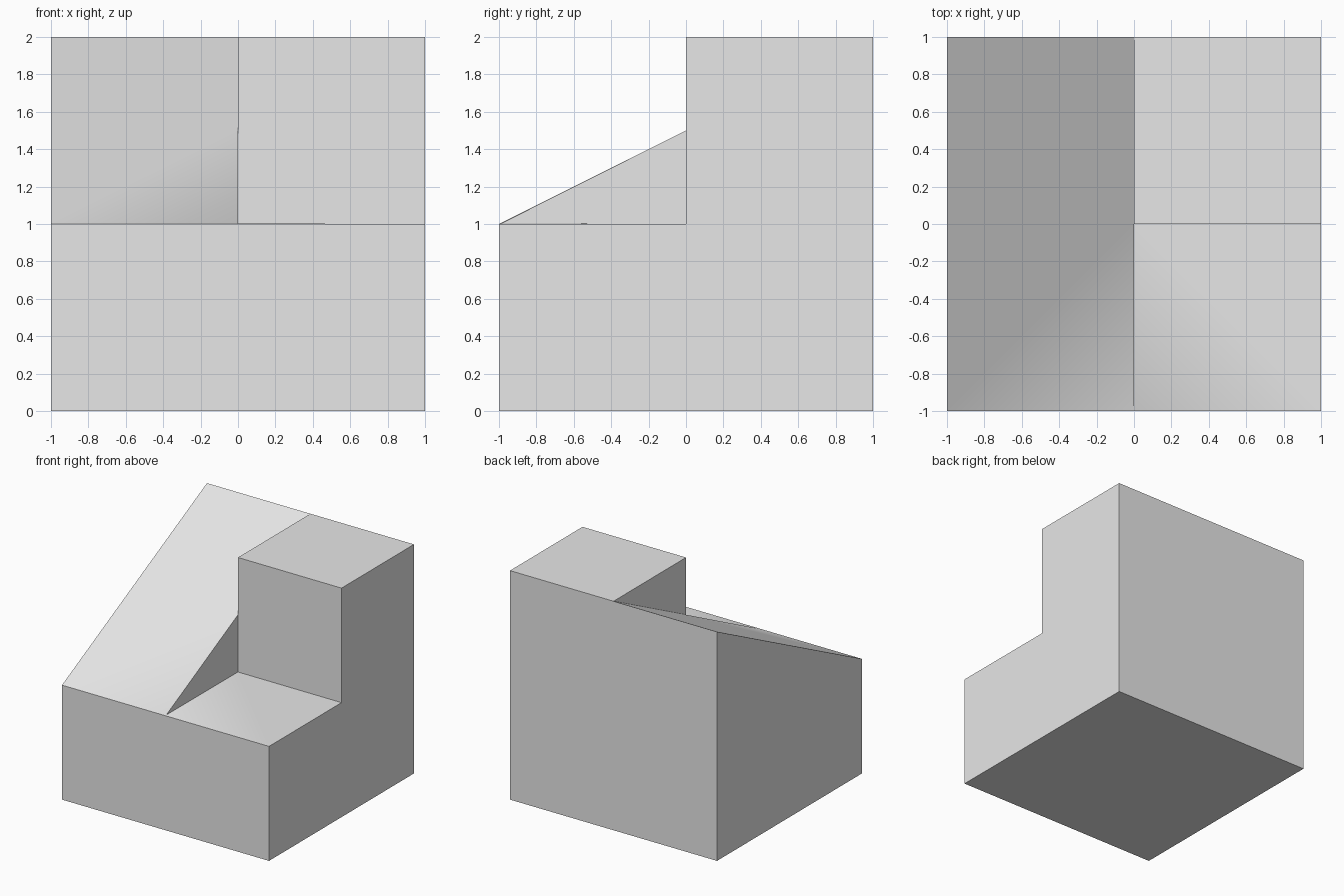
import bpy
import bmesh
from math import radians

cube = bpy.data.objects.get("Cube")
if cube:
    bpy.data.objects.remove(cube, do_unlink=True)

# Plain grey material
grey = bpy.data.materials.new("plain_grey")
grey.use_nodes = True
colour = (0.8, 0.8, 0.8, 1)
grey.diffuse_color = colour
grey.node_tree.nodes["Principled BSDF"].inputs["Base Color"].default_value = colour

bm = bmesh.new()


def point(x, y, z):
    return bm.verts.new((x, y, z))


def panel(*corners):
    return bm.faces.new(corners)


# Base corners
base_front_right = point(-1, -1, 0)
base_front_left = point(1, -1, 0)
base_back_left = point(1, 1, 0)
base_back_right = point(-1, 1, 0)

# Ramp corners, with a tiny shared lip where the ramp meets the ledge
ramp_front = point(-1, -1, 1)
ramp_back = point(-1, 1, 2)
front_middle = point(0, -1, 1)
lip = point(0, -0.99, 1.0025)
ramp_middle = point(0, 0, 1.5)

# Ledge corners
ledge_front = point(1, -1, 1)
ledge_back = point(1, 0, 1)
ledge_inner = point(0, 0, 1)

# Tower top corners
tower_inner = point(0, 0, 2)
tower_front = point(1, 0, 2)
tower_back = point(1, 1, 2)
back_middle = point(0, 1, 2)

# Outer walls and underside
panel(base_front_right, base_back_right, base_back_left, base_front_left)
panel(base_front_right, base_front_left, ledge_front, front_middle, ramp_front)
panel(base_back_left, base_back_right, ramp_back, back_middle, tower_back)
panel(base_back_right, base_front_right, ramp_front, ramp_back)
panel(base_front_left, base_back_left, tower_back, tower_front, ledge_back, ledge_front)

# Ramp surface
panel(ramp_front, front_middle, lip)
panel(ramp_front, lip, ramp_middle)
panel(ramp_front, ramp_middle, back_middle)
panel(ramp_front, back_middle, ramp_back)

# Ledge and the triangular wall beside it
panel(front_middle, ledge_front, lip)
panel(lip, ledge_front, ledge_inner)
panel(ledge_front, ledge_back, ledge_inner)
panel(lip, ledge_inner, ramp_middle)

# Tower top, front and exposed side
panel(tower_inner, tower_front, tower_back, back_middle)
panel(ledge_inner, ledge_back, tower_front, tower_inner, ramp_middle)
panel(ramp_middle, tower_inner, back_middle)

bmesh.ops.recalc_face_normals(bm, faces=bm.faces[:])
mesh = bpy.data.meshes.new("stepped_ramp_block")
bm.to_mesh(mesh)
bm.free()
mesh.materials.append(grey)
block = bpy.data.objects.new("stepped_ramp_block", mesh)
bpy.context.collection.objects.link(block)

# Smooth the shallow join, keep the hard edges
bpy.ops.object.select_all(action="DESELECT")
block.select_set(True)
bpy.context.view_layer.objects.active = block
bpy.ops.object.shade_smooth_by_angle(angle=radians(30))
